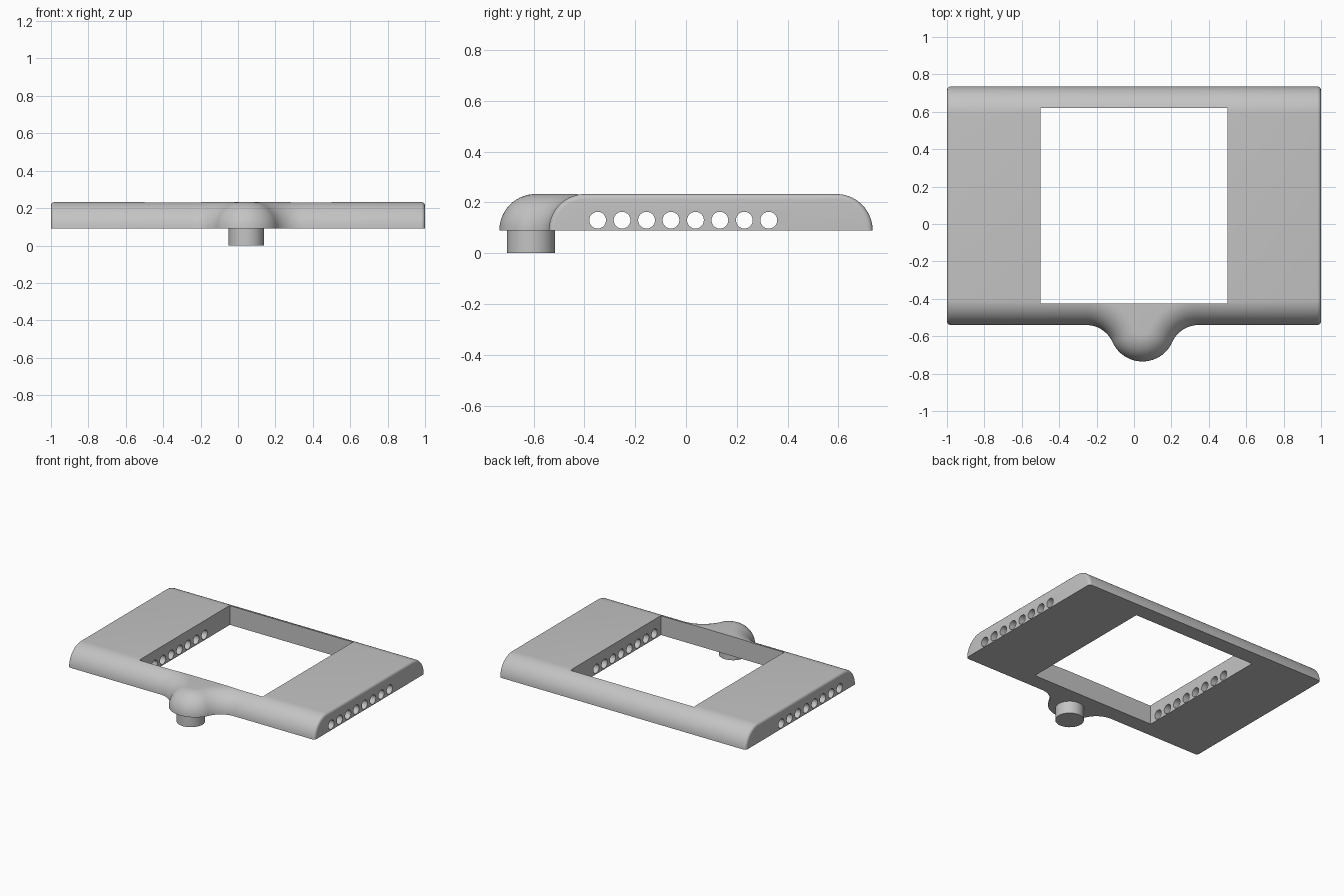
import bpy
import bmesh
from math import sin, cos, pi, atan2, sqrt
from mathutils import Matrix

cube = bpy.data.objects.get("Cube")
if cube:
    bpy.data.objects.remove(cube)

# Main dimensions
BASE, ROUND, EDGE = 0.09, 0.143, 0.02
FRONT, BACK = -0.54, 0.735
BUMP_X, BUMP_Y, BUMP_R, FILLET = 0.045, -0.56, 0.175, 0.155
STEPS = 14

grey = bpy.data.materials.new("light grey plastic")
grey.use_nodes = True
grey.diffuse_color = (0.55, 0.55, 0.55, 1)
grey.node_tree.nodes["Principled BSDF"].inputs["Base Color"].default_value = (0.55, 0.55, 0.55, 1)


def make_object(name, bm):
    bmesh.ops.recalc_face_normals(bm, faces=bm.faces)
    mesh = bpy.data.meshes.new(name)
    bm.to_mesh(mesh)
    bm.free()
    obj = bpy.data.objects.new(name, mesh)
    bpy.context.collection.objects.link(obj)
    mesh.materials.append(grey)
    return obj


def smooth(obj):
    bpy.ops.object.select_all(action="DESELECT")
    bpy.context.view_layer.objects.active = obj
    obj.select_set(True)
    bpy.ops.object.shade_smooth_by_angle(angle=pi / 6)


def add_cylinder(bm, radius, depth, matrix):
    bmesh.ops.create_cone(bm, cap_ends=True, segments=40, radius1=radius,
                          radius2=radius, depth=depth, matrix=matrix)


def cut(target, cutter):
    mod = target.modifiers.new(cutter.name, "BOOLEAN")
    mod.operation, mod.solver, mod.object = "DIFFERENCE", "EXACT", cutter
    bpy.context.view_layer.objects.active = target
    bpy.ops.object.modifier_apply(modifier=mod.name)
    bpy.data.objects.remove(cutter)


# Fillet centres sit either side of the bump
fillet_y = FRONT - FILLET
fillet_dy = BUMP_Y - fillet_y
fillet_dx = sqrt((BUMP_R + FILLET) ** 2 - fillet_dy ** 2)
tangent = atan2(fillet_dy, fillet_dx)


def front_path(d):
    """Front outline moved inward by d, from left fillet over the bump to right fillet."""
    pts = []
    for i in range(STEPS + 1):
        a = pi / 2 + (tangent - pi / 2) * i / STEPS
        pts.append((BUMP_X - fillet_dx + (FILLET + d) * cos(a), fillet_y + (FILLET + d) * sin(a)))
    right = [(2 * BUMP_X - x, y) for x, y in reversed(pts)]
    start, end = pi + tangent, 2 * pi - tangent
    for i in range(1, 2 * STEPS):
        a = start + (end - start) * i / (2 * STEPS)
        pts.append((BUMP_X + (BUMP_R - d) * cos(a), BUMP_Y + (BUMP_R - d) * sin(a)))
    return pts + right


# Rounded end stations: x position and inward shrink of the profile
ends = [(1 - EDGE * (1 - cos(a)), EDGE * (1 - sin(a)))
        for a in [pi / 2 * i / 5 for i in range(6)]]
middle_count = len(front_path(0))
column_total = middle_count + 2 * len(ends)


def column(index):
    """Closed profile of the body at one station."""
    front, back = [], []
    for k in range(STEPS + 1):
        t = pi / 2 * k / STEPS
        j = index - len(ends)
        if 0 <= j < middle_count:
            shrink = 0
            x, y = front_path(ROUND * (1 - cos(t)))[j]
        else:
            side = -1 if j < 0 else 1
            x, shrink = ends[index if j < 0 else column_total - 1 - index]
            x *= side
            y = FRONT + ROUND - (ROUND - shrink) * cos(t)
        z = BASE + (ROUND - shrink) * sin(t)
        front.append((x, y, z))
        back.append((x, BACK - ROUND + (ROUND - shrink) * cos(t), z))
    return front + back[::-1]


# Frame body with the blended bump
bm = bmesh.new()
columns = [[bm.verts.new(p) for p in column(i)] for i in range(column_total)]
for a, b in zip(columns, columns[1:]):
    for k in range(len(a)):
        n = (k + 1) % len(a)
        bm.faces.new((a[k], a[n], b[n], b[k]))
bm.faces.new(columns[0])
bm.faces.new(columns[-1])
body = make_object("frame_body", bm)

# Rectangular window opening
bm = bmesh.new()
bmesh.ops.create_cube(bm, size=1, matrix=Matrix.Translation((0, 0.0975, 0.15))
                      @ Matrix.Diagonal((1, 1.045, 1, 1)))
cut(body, make_object("window_cutter", bm))

# Row of round holes through both side bars
bm = bmesh.new()
for i in range(8):
    add_cylinder(bm, 0.033, 2.4, Matrix.Translation((0, -0.348 + 0.0963 * i, 0.13))
                 @ Matrix.Rotation(pi / 2, 4, "Y"))
cut(body, make_object("hole_cutter", bm))
smooth(body)

# Peg under the bump
bm = bmesh.new()
add_cylinder(bm, 0.095, 0.1, Matrix.Translation((BUMP_X, -0.61, 0.05)))
peg = make_object("peg", bm)
smooth(peg)
